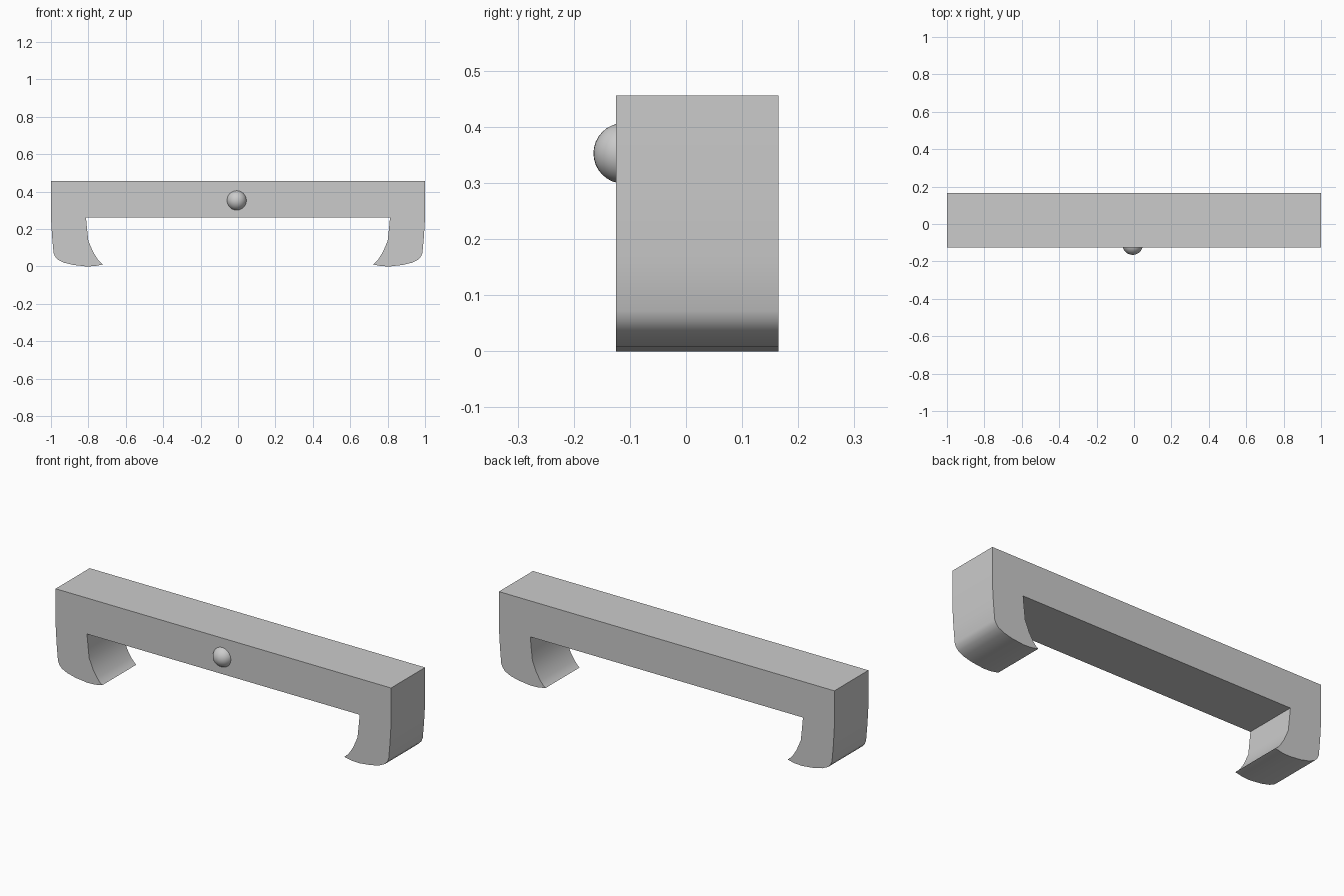
import bpy, bmesh, math

if "Cube" in bpy.data.objects:
    bpy.data.objects.remove(bpy.data.objects["Cube"])

Y_FRONT, Y_BACK = -0.125, 0.165


def finish(name, bm, angle):
    bmesh.ops.recalc_face_normals(bm, faces=bm.faces)
    mesh = bpy.data.meshes.new(name)
    bm.to_mesh(mesh)
    bm.free()
    obj = bpy.data.objects.new(name, mesh)
    bpy.context.collection.objects.link(obj)
    bpy.ops.object.select_all(action='DESELECT')
    obj.select_set(True)
    bpy.context.view_layer.objects.active = obj
    bpy.ops.object.shade_smooth_by_angle(angle=math.radians(angle))
    return obj


# Handle: right half of the front outline, mirrored and extruded in depth
half = [(1, 0.456), (1, 0.262), (0.994, 0.16), (0.986, 0.072), (0.978, 0.053),
        (0.963, 0.036), (0.93, 0.02), (0.88, 0.008), (0.81, 0.0), (0.765, 0.002),
        (0.721, 0.011), (0.735, 0.021), (0.752, 0.041), (0.775, 0.078),
        (0.80, 0.136), (0.807, 0.2), (0.813, 0.262)]
outline = half + [(-x, z) for x, z in reversed(half)]
bm = bmesh.new()
face = bm.faces.new([bm.verts.new((x, Y_FRONT, z)) for x, z in outline])
ext = bmesh.ops.extrude_face_region(bm, geom=[face], use_keep_orig=True)
moved = [g for g in ext['geom'] if isinstance(g, bmesh.types.BMVert)]
bmesh.ops.translate(bm, verts=moved, vec=(0, Y_BACK - Y_FRONT, 0))
finish("hooked_bar", bm, 30)

# Round button half sunk into the front of the bar
bm = bmesh.new()
bmesh.ops.create_uvsphere(bm, u_segments=32, v_segments=16, radius=0.054)
bmesh.ops.translate(bm, verts=bm.verts, vec=(-0.007, -0.111, 0.353))
finish("front_button", bm, 40)
